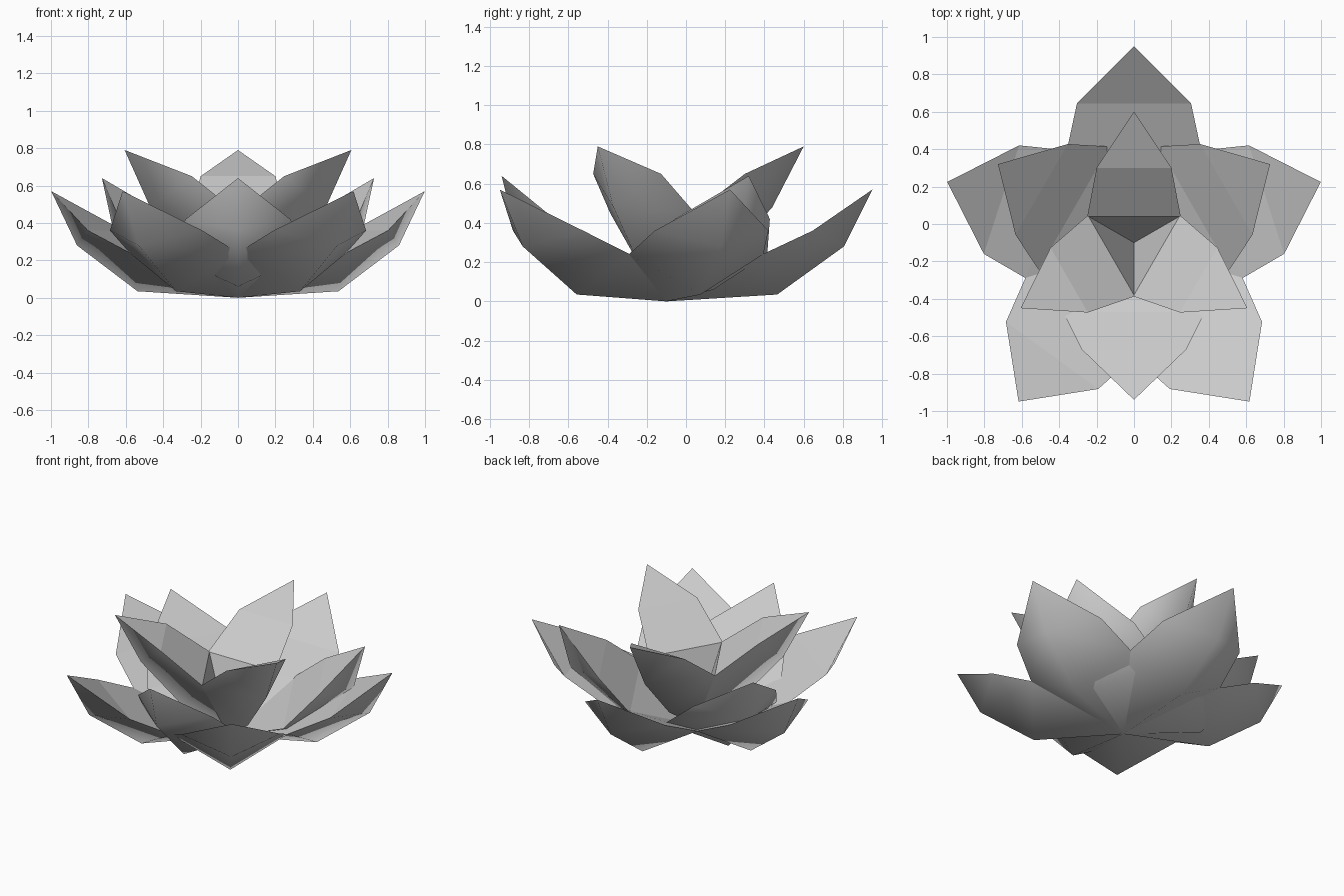
import bpy
import bmesh
from math import radians
from mathutils import Matrix

default = bpy.data.objects.get("Cube")
if default:
    bpy.data.objects.remove(default, do_unlink=True)

CENTRE_Y = -0.1

# One pale grey for the whole flower
grey = bpy.data.materials.new("petal_grey")
grey.use_nodes = True
colour = (0.6, 0.6, 0.6, 1.0)
grey.diffuse_color = colour
grey.node_tree.nodes["Principled BSDF"].inputs["Base Color"].default_value = colour


def petal_mesh(name, tip, rim, keel):
    """Petal along +x: rim = (reach, half width, height) rows, keel = (reach, height) rows."""
    bm = bmesh.new()
    base = bm.verts.new((0, 0, 0))
    point = bm.verts.new((tip[0], 0, tip[1]))
    left = [bm.verts.new((r, w, z)) for r, w, z in rim]
    right = [bm.verts.new((r, -w, z)) for r, w, z in rim]
    ridge = [bm.verts.new((r, 0, z)) for r, z in keel]

    # Flat folded inside
    inside = [bm.faces.new((base, right[0], left[0])),
              bm.faces.new((left[0], right[0], right[1], left[1])),
              bm.faces.new((left[1], right[1], point))]

    # Rounded, keeled outside, one half per side
    for side in (left, right):
        bm.faces.new((base, side[0], ridge[0]))
        bm.faces.new((side[0], side[1], ridge[1]))
        bm.faces.new((side[0], ridge[1], ridge[0]))
        bm.faces.new((side[1], point, ridge[1]))
    bmesh.ops.recalc_face_normals(bm, faces=bm.faces)

    # Smooth outside, crisp inside folds and rim
    for face in bm.faces:
        face.smooth = face not in inside
    for face in inside:
        for edge in face.edges:
            edge.smooth = False

    mesh = bpy.data.meshes.new(name)
    bm.to_mesh(mesh)
    bm.free()
    mesh.materials.append(grey)
    return mesh


def petal_ring(name, count, start, **shape):
    mesh = petal_mesh(name, **shape)
    for i in range(count):
        petal = bpy.data.objects.new(f"{name}_{i + 1}", mesh)
        angle = radians(start + i * 360 / count)
        petal.matrix_world = (Matrix.Translation((0, CENTRE_Y, 0))
                              @ Matrix.Rotation(angle, 4, "Z"))
        bpy.context.collection.objects.link(petal)


# Wide low petals
petal_ring("outer_petal", 5, 90, tip=(1.05, 0.57),
           rim=[(0.49, 0.36, 0.24), (0.745, 0.305, 0.36)],
           keel=[(0.565, 0.035), (0.905, 0.28)])

# Half-raised petals
petal_ring("middle_petal", 3, -90, tip=(0.84, 0.64),
           rim=[(0.37, 0.38, 0.24), (0.57, 0.28, 0.42)],
           keel=[(0.48, 0.06), (0.77, 0.36)])

# Upright petals at the heart
petal_ring("inner_petal", 3, 90, tip=(0.7, 0.79),
           rim=[(0.14, 0.25, 0.45), (0.4, 0.2, 0.65)],
           keel=[(0.28, 0.19), (0.54, 0.48)])
